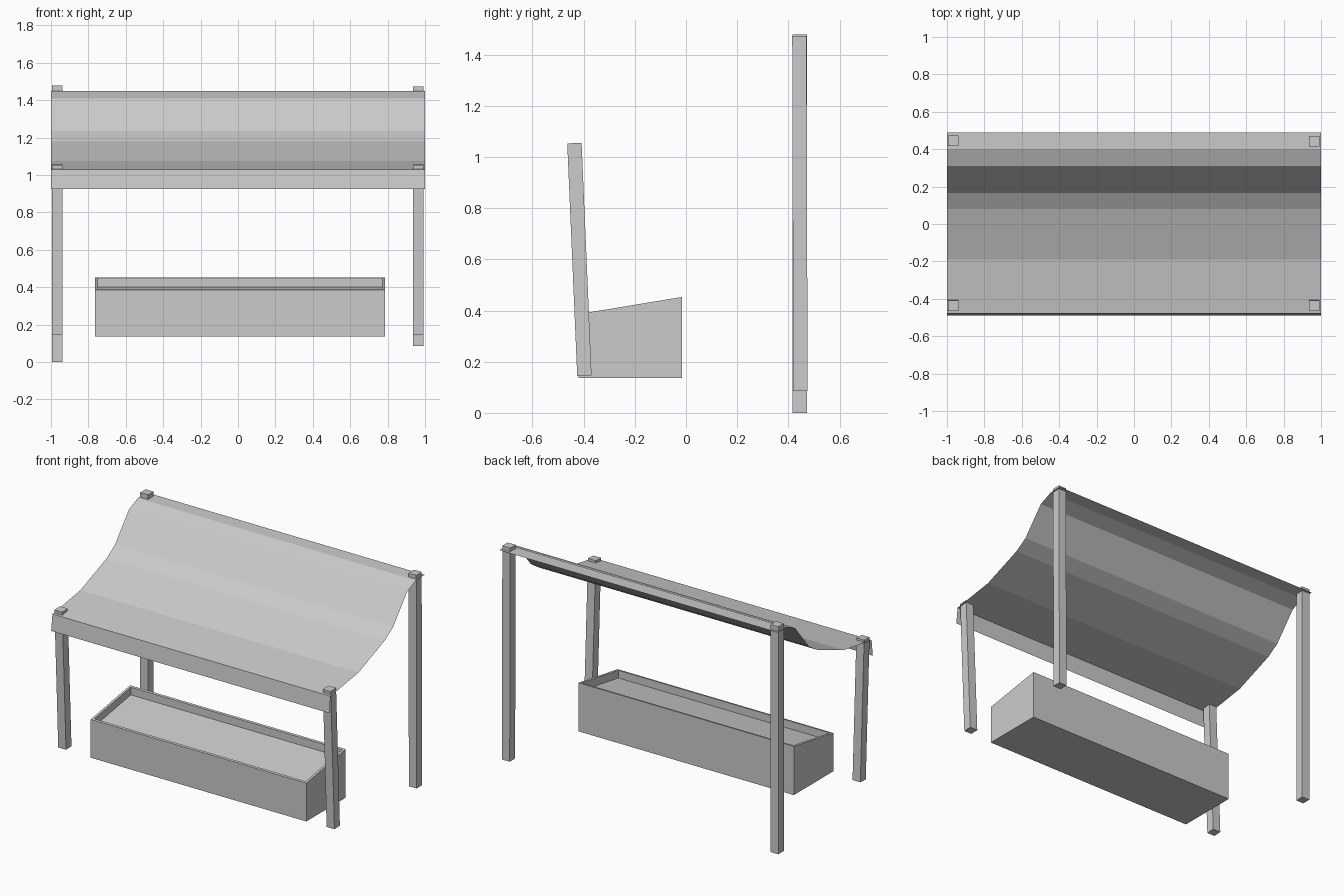
import bpy, bmesh
from mathutils import Vector, Matrix

if "Cube" in bpy.data.objects:
    bpy.data.objects.remove(bpy.data.objects["Cube"])


def finish(name, bm):
    mesh = bpy.data.meshes.new(name)
    bm.to_mesh(mesh)
    bm.free()
    ob = bpy.data.objects.new(name, mesh)
    bpy.context.collection.objects.link(ob)
    return ob


def post(name, bottom, top, width=0.056):
    """Square post whose axis runs from bottom to top."""
    a, b = Vector(bottom), Vector(top)
    axis = b - a
    rot = Vector((0, 0, 1)).rotation_difference(axis).to_matrix().to_4x4()
    scale = Matrix.Diagonal((width, width, axis.length, 1))
    bm = bmesh.new()
    bmesh.ops.create_cube(bm, size=1, matrix=Matrix.Translation((a + b) / 2) @ rot @ scale)
    finish(name, bm)


# Leaning front posts and taller upright back posts
for side, x in (("left", -0.967), ("right", 0.963)):
    post("front_post_" + side, (x, -0.397, 0.145), (x, -0.436, 1.054))
post("back_post_left", (-0.967, 0.445, 0.0), (-0.967, 0.445, 1.479))
post("back_post_right", (0.963, 0.447, 0.086), (0.963, 0.443, 1.473))

# Sagging cloth canopy with a hanging front flap: (y, z) from back to front
profile = [(0.49, 1.45), (0.40, 1.448), (0.31, 1.41), (0.165, 1.235), (0.08, 1.18),
           (-0.19, 1.075), (-0.478, 1.03), (-0.49, 0.925)]
bm = bmesh.new()
rows = [[bm.verts.new((x, y, z)) for x in (-1, 1)] for y, z in profile]
for (l0, r0), (l1, r1) in zip(rows, rows[1:]):
    bm.faces.new((l0, l1, r1, r0))
finish("cloth_canopy", bm)

# Display box: sloping top, recessed tray inside a thin rim
x0, x1, y0, y1, z0 = -0.765, 0.785, -0.42, -0.015, 0.137
bm = bmesh.new()
bmesh.ops.create_cube(bm, size=1)
for v in bm.verts:
    back, upper = v.co.y > 0, v.co.z > 0
    v.co = (x1 if v.co.x > 0 else x0, y1 if back else y0,
            (0.453 if back else 0.386) if upper else z0)
bm.normal_update()
top = max(bm.faces, key=lambda f: f.normal.z)
bmesh.ops.inset_region(bm, faces=[top], thickness=0.022)
floor = bmesh.ops.extrude_discrete_faces(bm, faces=[top])["faces"][0]
bmesh.ops.translate(bm, verts=floor.verts[:], vec=(0, 0, -0.05))
bmesh.ops.recalc_face_normals(bm, faces=bm.faces[:])
finish("display_box", bm)
